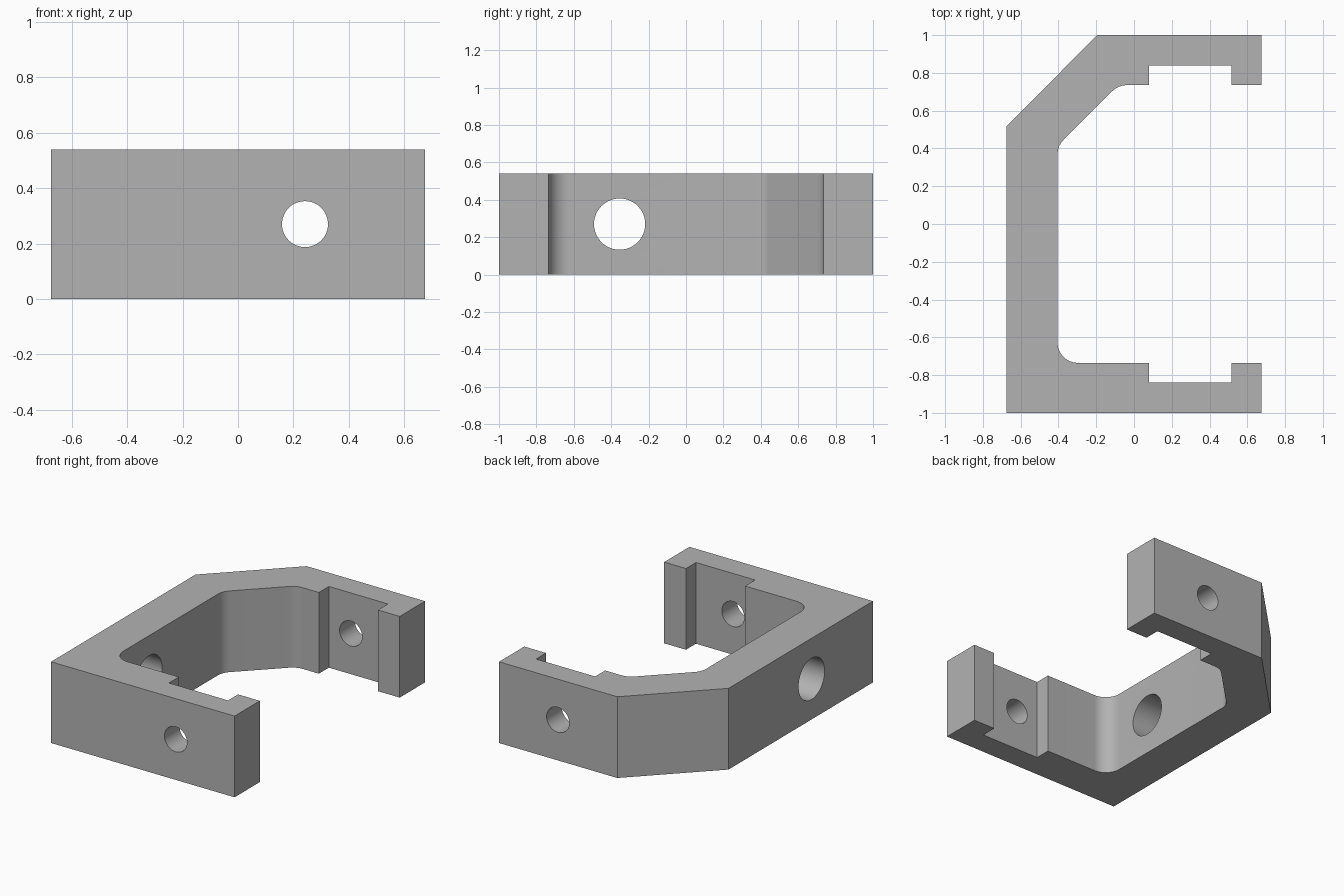
import bpy, bmesh, math
from mathutils import Vector

if "Cube" in bpy.data.objects:
    bpy.data.objects.remove(bpy.data.objects["Cube"], do_unlink=True)

HEIGHT = 0.54
FILLET = 0.108

# Plain grey metal
grey = bpy.data.materials.new("plain_grey")
grey.use_nodes = True
colour = (0.45, 0.45, 0.45, 1)
grey.diffuse_color = colour
grey.node_tree.nodes["Principled BSDF"].inputs["Base Color"].default_value = colour


def fillet(before, corner, after, radius, steps):
    """Points of a round tangent to both sides of a corner."""
    c = Vector(corner)
    a, b = (Vector(before) - c).normalized(), (Vector(after) - c).normalized()
    half = a.angle(b) / 2
    bisector = (a + b).normalized()
    centre = c + bisector * radius / math.sin(half)
    side = (a - b).normalized()
    sweep = math.pi / 2 - half
    return [centre + radius * (side * math.sin(t) - bisector * math.cos(t))
            for t in (sweep * (1 - 2 * i / steps) for i in range(steps + 1))]


def arm_end(sign):
    """Inner edge of an arm with its shallow notch, from tip to root."""
    return [(x, sign * y) for x, y in
            ((0.675, 1), (0.675, 0.735), (0.515, 0.735), (0.515, 0.84),
             (0.08, 0.84), (0.08, 0.735))]


# Bracket outline: back wall, two arms, one chamfered corner
front_corner, low, high = (-0.405, -0.735), (-0.405, 0.413), (-0.083, 0.735)
front_arm, back_arm = arm_end(-1), arm_end(1)
outline = [(-0.675, -1)] + front_arm
outline += reversed(back_arm)
outline += [(-0.195, 1), (-0.675, 0.517)]
rounds = (fillet(front_arm[-1], front_corner, low, FILLET, 16)
          + fillet(front_corner, low, high, FILLET, 8)
          + fillet(low, high, back_arm[-1], FILLET, 8))
split = 1 + len(front_arm)
outline[split:split] = rounds

bm = bmesh.new()
base = bm.faces.new([bm.verts.new((p[0], p[1], 0)) for p in outline])
top = bmesh.ops.extrude_face_region(bm, geom=[base])["geom"]
bmesh.ops.translate(bm, vec=(0, 0, HEIGHT),
                    verts=[v for v in top if isinstance(v, bmesh.types.BMVert)])
bmesh.ops.recalc_face_normals(bm, faces=bm.faces)
mesh = bpy.data.meshes.new("bracket_body")
bm.to_mesh(mesh)
bm.free()
bracket = bpy.data.objects.new("bracket_body", mesh)
bpy.context.collection.objects.link(bracket)
mesh.materials.append(grey)


def drill(name, radius, depth, location, rotation):
    """Cut a round hole through the bracket."""
    bpy.ops.mesh.primitive_cylinder_add(vertices=48, radius=radius, depth=depth,
                                        location=location, rotation=rotation)
    cutter = bpy.context.object
    cutter.name = name
    cutter.hide_render = True
    cutter.data.materials.append(grey)
    mod = bracket.modifiers.new(name, "BOOLEAN")
    mod.operation, mod.solver, mod.object = "DIFFERENCE", "EXACT", cutter
    bpy.context.view_layer.objects.active = bracket
    bpy.ops.object.modifier_apply(modifier=name)
    bpy.data.objects.remove(cutter, do_unlink=True)


# Bolt hole through both arms, larger hole through the back wall
drill("arm_hole", 0.083, 2.4, (0.242, 0, HEIGHT / 2), (math.pi / 2, 0, 0))
drill("wall_hole", 0.137, 0.5, (-0.54, -0.355, HEIGHT / 2), (0, math.pi / 2, 0))

# Smooth rounds, crisp edges
bpy.ops.object.select_all(action="DESELECT")
bracket.select_set(True)
bpy.context.view_layer.objects.active = bracket
bpy.ops.object.shade_smooth_by_angle(angle=math.radians(30))
